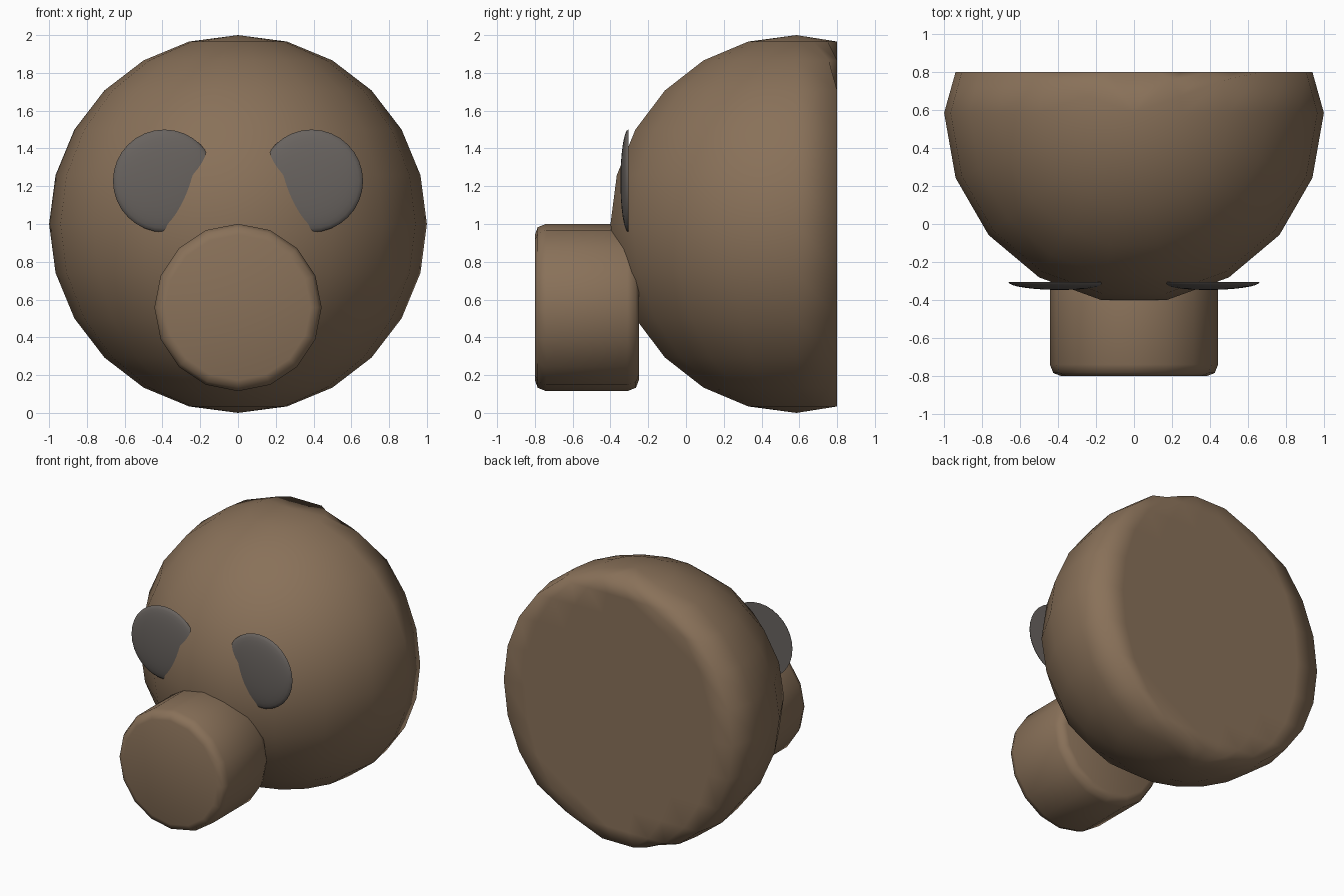
import bpy, bmesh, math
from mathutils import Matrix

if "Cube" in bpy.data.objects:
    bpy.data.objects.remove(bpy.data.objects["Cube"])


def material(name, rgb):
    m = bpy.data.materials.new(name)
    m.diffuse_color = (*rgb, 1)
    m.use_nodes = True
    m.node_tree.nodes["Principled BSDF"].inputs["Base Color"].default_value = m.diffuse_color
    return m


BROWN = material("brown", (0.25, 0.165, 0.10))
GREY = material("dark grey", (0.14, 0.125, 0.115))


def finish(bm, name, mat, sharp_angle=None):
    bmesh.ops.recalc_face_normals(bm, faces=bm.faces)
    me = bpy.data.meshes.new(name)
    bm.to_mesh(me)
    bm.free()
    ob = bpy.data.objects.new(name, me)
    bpy.context.collection.objects.link(ob)
    me.materials.append(mat)
    me.shade_smooth()
    if sharp_angle:
        me.set_sharp_from_angle(angle=math.radians(sharp_angle))
    return ob


def lathe(profile, sides, centre_x, centre_z):
    """Revolve (radius, y) points around an axis running along y."""
    bm = bmesh.new()
    rings = []
    for r, y in profile:
        if r == 0:
            rings.append([bm.verts.new((centre_x, y, centre_z))])
            continue
        angles = [math.tau * i / sides for i in range(sides)]
        rings.append([bm.verts.new((centre_x + r * math.sin(a), y, centre_z + r * math.cos(a)))
                      for a in angles])
    for a, b in zip(rings, rings[1:]):
        for i in range(sides):
            j = (i + 1) % sides
            if len(a) == 1:
                bm.faces.new((a[0], b[i], b[j]))
            elif len(b) == 1:
                bm.faces.new((a[i], a[j], b[0]))
            else:
                bm.faces.new((a[i], a[j], b[j], b[i]))
    # close flat ends
    for ring in (rings[0], rings[-1]):
        if len(ring) > 1:
            bm.faces.new(ring)
    return bm


# Head: sphere with its back pressed flat
bm = bmesh.new()
bmesh.ops.create_uvsphere(bm, u_segments=18, v_segments=12, radius=1.0,
                          matrix=Matrix.Translation((0, 0.585, 1)) @ Matrix.Rotation(math.pi / 2, 4, 'Z'))
for v in bm.verts:
    v.co.y = min(v.co.y, 0.8)
finish(bm, "head", BROWN)

# Snout: short cylinder with rounded rims
rim = [(0.385, -0.80), (0.425, -0.785), (0.443, -0.74)]
back_rim = [(r, -1.05 - y) for r, y in reversed(rim)]
finish(lathe(rim + back_rim, 16, 0, 0.558), "snout", BROWN)

# Eyes: shallow flat-backed domes
R, BACK, DEPTH = 0.272, -0.305, 0.042
dome = [(R * math.sin(t), BACK - DEPTH * math.cos(t))
        for t in (math.pi / 2 * i / 8 for i in range(1, 9))]
for side, name in ((-1, "right_eye"), (1, "left_eye")):
    finish(lathe([(0, BACK - DEPTH)] + dome, 32, side * 0.39, 1.228), name, GREY, 50)
